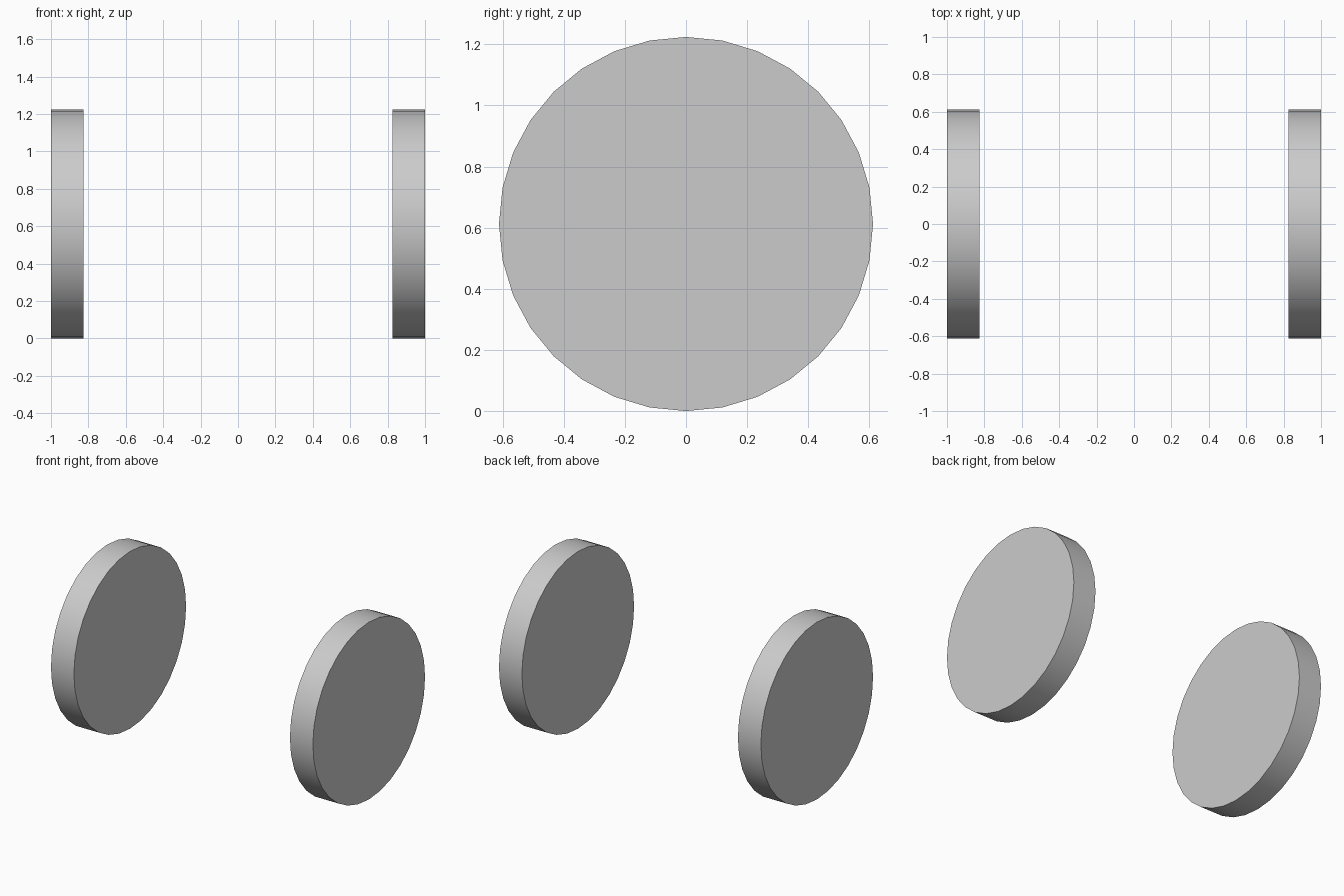
import bpy
import math

if "Cube" in bpy.data.objects:
    bpy.data.objects.remove(bpy.data.objects["Cube"])

RADIUS = 0.612
WIDTH = 0.175


def add_wheel(name, side):
    # 32-sided disc lying on the x axis, outer face at x = +/-1
    bpy.ops.mesh.primitive_cylinder_add(
        vertices=32, radius=RADIUS, depth=WIDTH,
        location=(side * (1 - WIDTH / 2), 0, RADIUS),
        rotation=(0, math.pi / 2, 0))
    wheel = bpy.context.object
    wheel.name = name
    # smooth rim, crisp flat caps
    bpy.ops.object.shade_smooth_by_angle(angle=math.radians(30))


# Left and right wheels
for name, side in (("left_wheel", -1), ("right_wheel", 1)):
    add_wheel(name, side)
